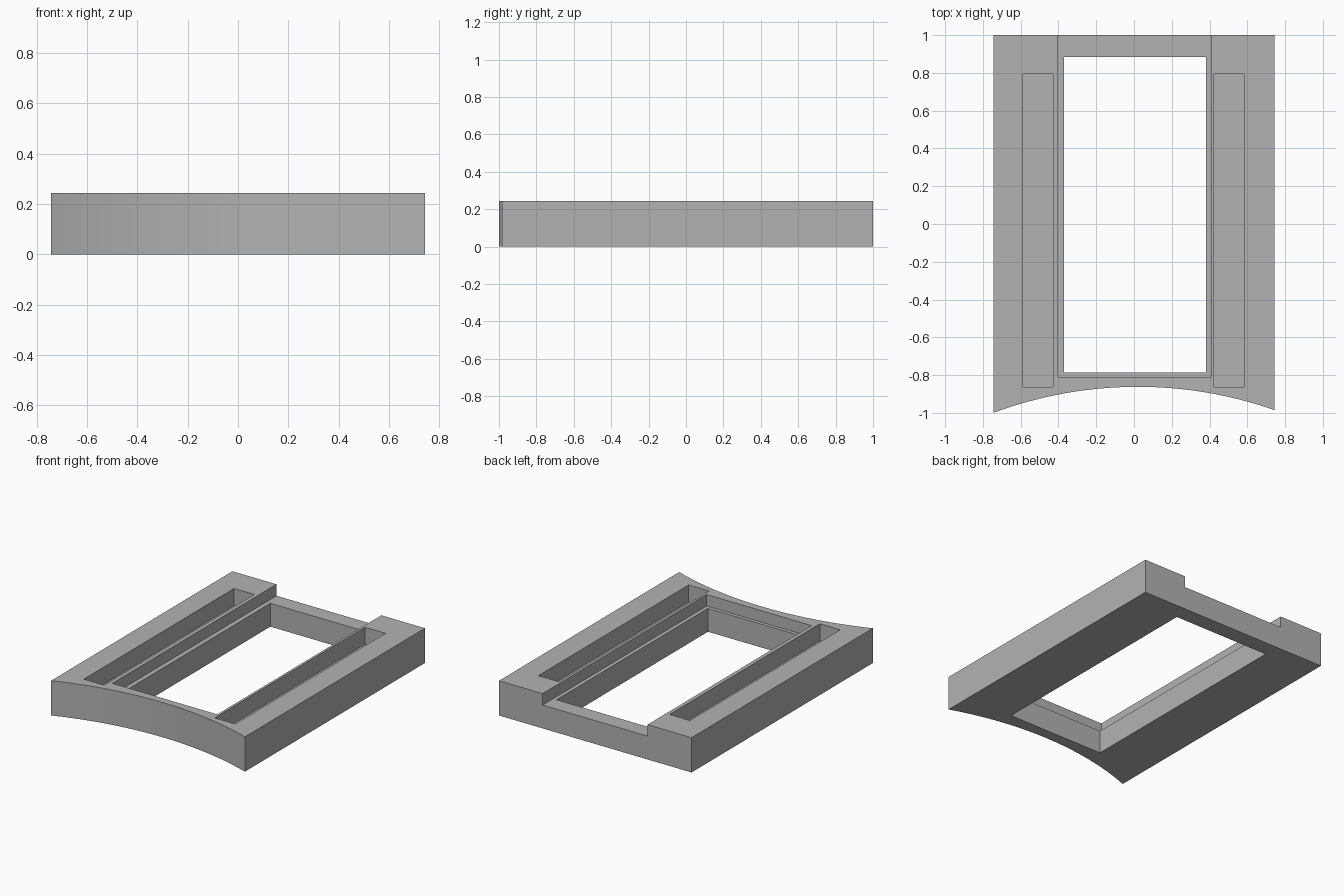
import bpy, bmesh, math

if "Cube" in bpy.data.objects:
    bpy.data.objects.remove(bpy.data.objects["Cube"], do_unlink=True)

HALF_W, BACK, HEIGHT = 0.743, 1.0, 0.243
LEDGE_Z = HEIGHT - 0.08
SLOT_Z = HEIGHT - 0.12

grey = bpy.data.materials.new("plain grey")
grey.use_nodes = True
colour = (0.45, 0.45, 0.45, 1)
grey.diffuse_color = colour
grey.node_tree.nodes["Principled BSDF"].inputs["Base Color"].default_value = colour


def prism(name, outline, z0, z1):
    """Extrude a counter-clockwise outline from z0 up to z1."""
    bm = bmesh.new()
    base = bm.faces.new([bm.verts.new((x, y, z0)) for x, y in outline])
    top = bmesh.ops.extrude_face_region(bm, geom=[base])["geom"]
    verts = [v for v in top if isinstance(v, bmesh.types.BMVert)]
    bmesh.ops.translate(bm, verts=verts, vec=(0, 0, z1 - z0))
    bmesh.ops.recalc_face_normals(bm, faces=bm.faces)
    mesh = bpy.data.meshes.new(name)
    bm.to_mesh(mesh)
    bm.free()
    mesh.materials.append(grey)
    obj = bpy.data.objects.new(name, mesh)
    bpy.context.collection.objects.link(obj)
    return obj


def cut(target, name, x0, x1, y0, y1, z0, z1):
    """Carve a box out of the target, then discard the box."""
    box = prism(name, [(x0, y0), (x1, y0), (x1, y1), (x0, y1)], z0, z1)
    box.hide_render = True
    mod = target.modifiers.new(name, "BOOLEAN")
    mod.operation, mod.solver, mod.object = "DIFFERENCE", "EXACT", box
    bpy.context.view_layer.objects.active = target
    bpy.ops.object.modifier_apply(modifier=name)
    bpy.data.objects.remove(box, do_unlink=True)


# Slab with a shallow concave arc along the front
RADIUS, ARC_X, ARC_Y, STEPS = 2.19, 0.02, -0.862, 24
front = []
for i in range(STEPS + 1):
    x = -HALF_W + 2 * HALF_W * i / STEPS
    front.append((x, ARC_Y - RADIUS + math.sqrt(RADIUS ** 2 - (x - ARC_X) ** 2)))
frame = prism("frame", front + [(HALF_W, BACK), (-HALF_W, BACK)], 0, HEIGHT)

# Sunken ledge open at the back, and the window through it
cut(frame, "ledge_cutter", -0.403, 0.407, -0.81, BACK + 0.2, LEDGE_Z, HEIGHT + 0.1)
cut(frame, "window_cutter", -0.37, 0.38, -0.785, 0.885, -0.1, HEIGHT + 0.1)

# Long blind slots in the side rails
for name, x0, x1 in (("right_slot", -0.587, -0.43), ("left_slot", 0.424, 0.583)):
    cut(frame, name, x0, x1, -0.862, 0.795, SLOT_Z, HEIGHT + 0.1)
